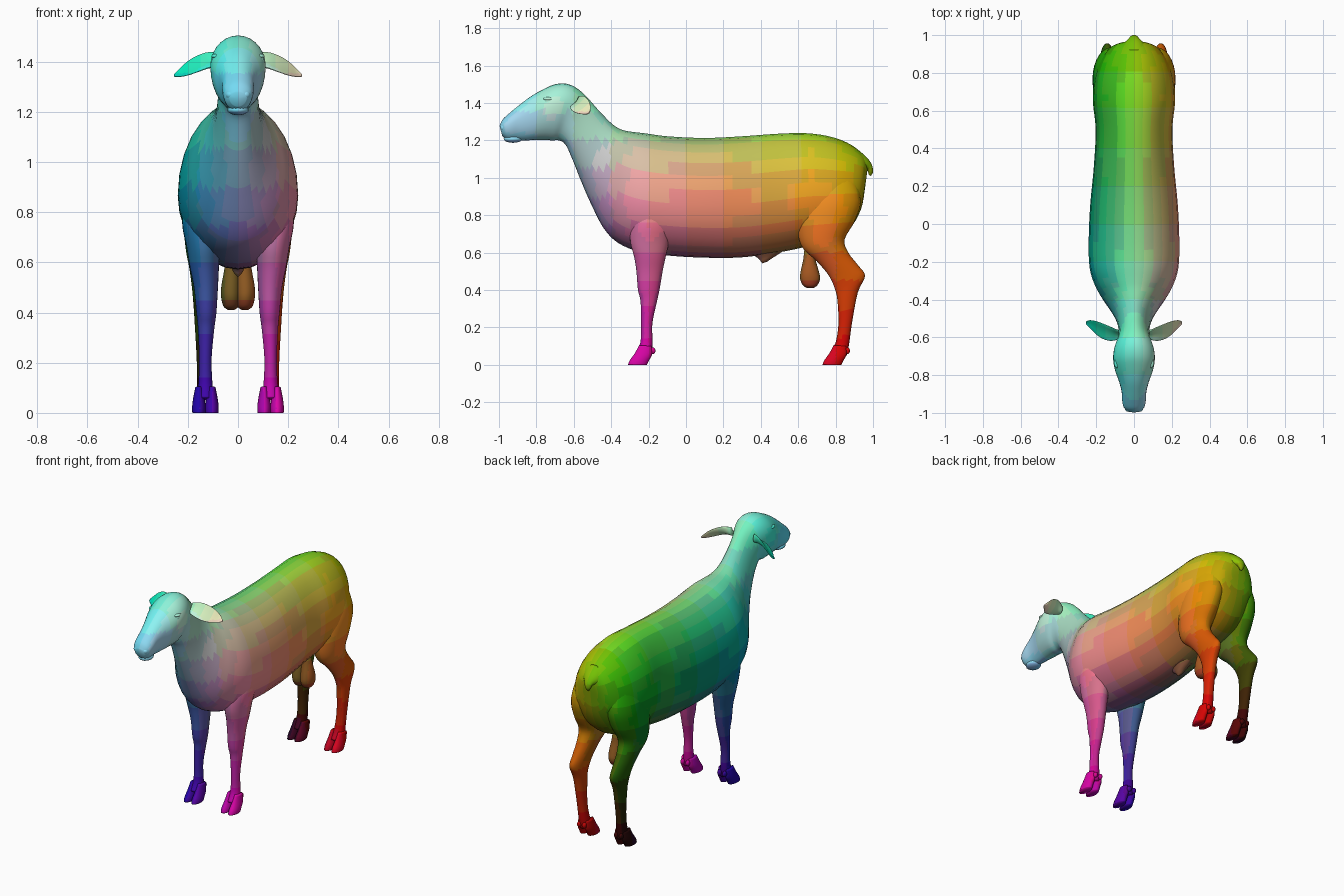
import bpy, bmesh, math
from mathutils import Vector

SEG = 28
mats = {}


def material(p):
    # colour follows position: red = x, green = z, blue = -y (stepped)
    raw = ((p.x + .255) / .51, p.z / 1.505, (1 - p.y) / 2)
    key = tuple(min(9, max(0, int(c * 10))) for c in raw)
    if key not in mats:
        m = bpy.data.materials.new("tone_%d%d%d" % key)
        m.diffuse_color = [((k + .5) / 10) ** 2.2 for k in key] + [1]
        mats[key] = m
    return mats[key]


def finish(name, bm):
    bmesh.ops.recalc_face_normals(bm, faces=bm.faces)
    me = bpy.data.meshes.new(name)
    slots = {}
    for f in bm.faces:
        f.smooth = True
        m = material(f.calc_center_median())
        if m.name not in slots:
            slots[m.name] = len(slots)
            me.materials.append(m)
        f.material_index = slots[m.name]
    bm.to_mesh(me)
    bm.free()
    ob = bpy.data.objects.new(name, me)
    bpy.context.collection.objects.link(ob)
    return ob


def ring(a, b, side, f=.5, bow=Vector()):
    # oval through a and b, widest at fraction f from b
    mid = b.lerp(a, f)
    pts = []
    for i in range(SEG):
        t = 2 * math.pi * i / SEG
        c, s = math.cos(t), math.sin(t)
        pts.append(mid + ((a if c > 0 else b) - mid) * abs(c) + side * s + bow * s * s)
    return pts


def rings(rows, f=.5, sx=1):
    # rows: (y, z of first edge, y, z of opposite edge, half width, centre x)
    out = []
    for r in rows:
        x = sx * r[5] if len(r) > 5 else 0
        out.append(ring(Vector((x, r[0], r[1])), Vector((x, r[2], r[3])), Vector((r[4], 0, 0)), f))
    return out


def loft(name, rs, steps=4):
    # smooth Catmull-Rom skin through the rings
    fine = []
    for k in range(len(rs) - 1):
        p0, p1, p2, p3 = rs[max(k - 1, 0)], rs[k], rs[k + 1], rs[min(k + 2, len(rs) - 1)]
        for j in range(steps):
            t = j / steps
            fine.append([(b * 2 + (c - a) * t + (a * 2 - b * 5 + c * 4 - d) * t * t
                          + (b * 3 - a - c * 3 + d) * t ** 3) / 2
                         for a, b, c, d in zip(p0, p1, p2, p3)])
    fine.append(rs[-1])
    bm = bmesh.new()
    vs = [[bm.verts.new(p) for p in r] for r in fine]
    for u, v in zip(vs, vs[1:]):
        for i in range(SEG):
            j = (i + 1) % SEG
            bm.faces.new((u[i], u[j], v[j], v[i]))
    for end in (vs[0], vs[-1]):
        c = bm.verts.new(sum((v.co for v in end), Vector()) / SEG)
        for i in range(SEG):
            bm.faces.new((end[i], end[(i + 1) % SEG], c))
    return finish(name, bm)


def blob(name, loc, size):
    bm = bmesh.new()
    bmesh.ops.create_uvsphere(bm, u_segments=16, v_segments=10, radius=1)
    for v in bm.verts:
        v.co = Vector([c * s + o for c, s, o in zip(v.co, size, loc)])
    return finish(name, bm)


# Torso and neck, then head: one continuous skin from rump to nose
torso = [(.972, 1.06, .958, .95, .04), (.95, 1.12, .935, .83, .115), (.88, 1.178, .87, .72, .172),
         (.78, 1.218, .78, .66, .207), (.65, 1.238, .66, .635, .218), (.5, 1.236, .5, .602, .203),
         (.3, 1.222, .3, .575, .213), (.1, 1.213, .1, .573, .232), (-.1, 1.222, -.08, .583, .24),
         (-.22, 1.238, -.24, .603, .235), (-.29, 1.246, -.36, .65, .205), (-.34, 1.256, -.44, .73, .165),
         (-.385, 1.28, -.51, .865, .122), (-.43, 1.322, -.56, .98, .095), (-.48, 1.375, -.61, 1.105, .082),
         (-.53, 1.432, -.645, 1.178, .082)]
head = [(-.585, 1.48, -.68, 1.2, .093), (-.64, 1.503, -.715, 1.2, .107), (-.7, 1.5, -.755, 1.203, .11),
        (-.76, 1.475, -.8, 1.203, .1), (-.83, 1.435, -.85, 1.2, .078), (-.89, 1.39, -.895, 1.2, .065),
        (-.945, 1.345, -.93, 1.2, .062), (-.98, 1.312, -.957, 1.205, .054), (-.997, 1.278, -.982, 1.222, .033)]
loft("body_and_head", rings(torso, .44) + rings(head, .6))
blob("lower_lip", (0, -.925, 1.208), (.043, .05, .021))

# Short tail curling down
loft("tail", rings([(.92, 1.15, .92, 1, .08), (.968, 1.108, .95, 1.03, .05), (.994, 1.068, .965, 1.04, .028),
                    (1, 1.032, .975, 1.028, .018), (.988, 1.01, .975, 1.018, .007)]))

# Belly sheath
loft("sheath", rings([(.34, .6, .56, .64, .05), (.385, .57, .5, .595, .028),
                      (.4, .553, .46, .57, .018), (.41, .543, .435, .552, .006)]))

front_leg = [(-.27, .9, -.09, .9, .075, .14), (-.295, .76, -.075, .76, .078, .145),
             (-.298, .66, -.09, .66, .067, .138), (-.278, .58, -.108, .58, .058, .134),
             (-.265, .5, -.125, .5, .048, .128), (-.257, .4, -.142, .4, .04, .126),
             (-.243, .34, -.155, .34, .033, .127), (-.24, .22, -.18, .22, .025, .13),
             (-.244, .12, -.178, .12, .028, .13), (-.272, .06, -.182, .05, .036, .13)]
hind_leg = [(.66, 1.02, .9, 1.02, .07, .11), (.61, .87, .935, .88, .095, .122), (.595, .74, .9, .765, .085, .132),
            (.62, .63, .848, .67, .07, .138), (.7, .553, .868, .6, .054, .14), (.765, .475, .922, .53, .043, .141),
            (.798, .4, .957, .475, .036, .142), (.81, .34, .918, .385, .033, .14), (.815, .22, .887, .22, .028, .137),
            (.8, .12, .872, .11, .03, .133), (.768, .06, .86, .05, .037, .131)]
toe = [(-.25, .105, -.185, .1, .014), (-.275, .06, -.182, .055, .023),
       (-.302, .022, -.2, .02, .027), (-.31, 0, -.21, 0, .026)]
ear = [(.08, -.57, 1.435, -.61, 1.385), (.12, -.548, 1.437, -.618, 1.375), (.16, -.53, 1.425, -.61, 1.36),
       (.2, -.515, 1.402, -.585, 1.346), (.235, -.51, 1.37, -.55, 1.34), (.255, -.518, 1.35, -.53, 1.342)]
sac = [(.635, .65, .69, .65, .022, .02), (.628, .57, .692, .57, .03, .025), (.613, .5, .71, .5, .038, .029),
       (.61, .46, .717, .46, .038, .029), (.625, .425, .702, .425, .03, .028), (.65, .41, .68, .41, .012, .027)]

# Paired parts
for sx, side in ((1, "right"), (-1, "left")):
    loft("front_leg_" + side, rings(front_leg, .5, sx))
    loft("hind_leg_" + side, rings(hind_leg, .5, sx))
    loft("sac_" + side, rings(sac, .5, sx))

    # Cloven hooves and dewclaws
    for leg, dy in (("front", 0), ("hind", 1.04)):
        for k in (-1, 1):
            x = sx * .13 + k * .026
            rows = [(a + dy, b, c + dy, d, w, x) for a, b, c, d, w in toe]
            loft(leg + "_toe_" + side, rings(rows))
            blob(leg + "_dewclaw_" + side, (sx * .13 + k * .018, -.178 + dy, .075), (.013, .015, .018))

    # Ears: thin leaves hollowed toward the front
    er = []
    for i, (x, ya, za, yb, zb) in enumerate(ear):
        th = .022 - .0035 * i
        n = Vector((0, .7, -.7))
        er.append(ring(Vector((sx * x, ya, za)), Vector((sx * x, yb, zb)), n * th * .7, .5, n * th * .8))
    loft("ear_" + side, er)

    # Eyes with brow, and nostril rims
    blob("eye_" + side, (sx * .09, -.738, 1.408), (.014, .019, .013))
    blob("brow_" + side, (sx * .088, -.735, 1.422), (.018, .028, .01))
    blob("nostril_" + side, (sx * .03, -.972, 1.268), (.02, .022, .018))
